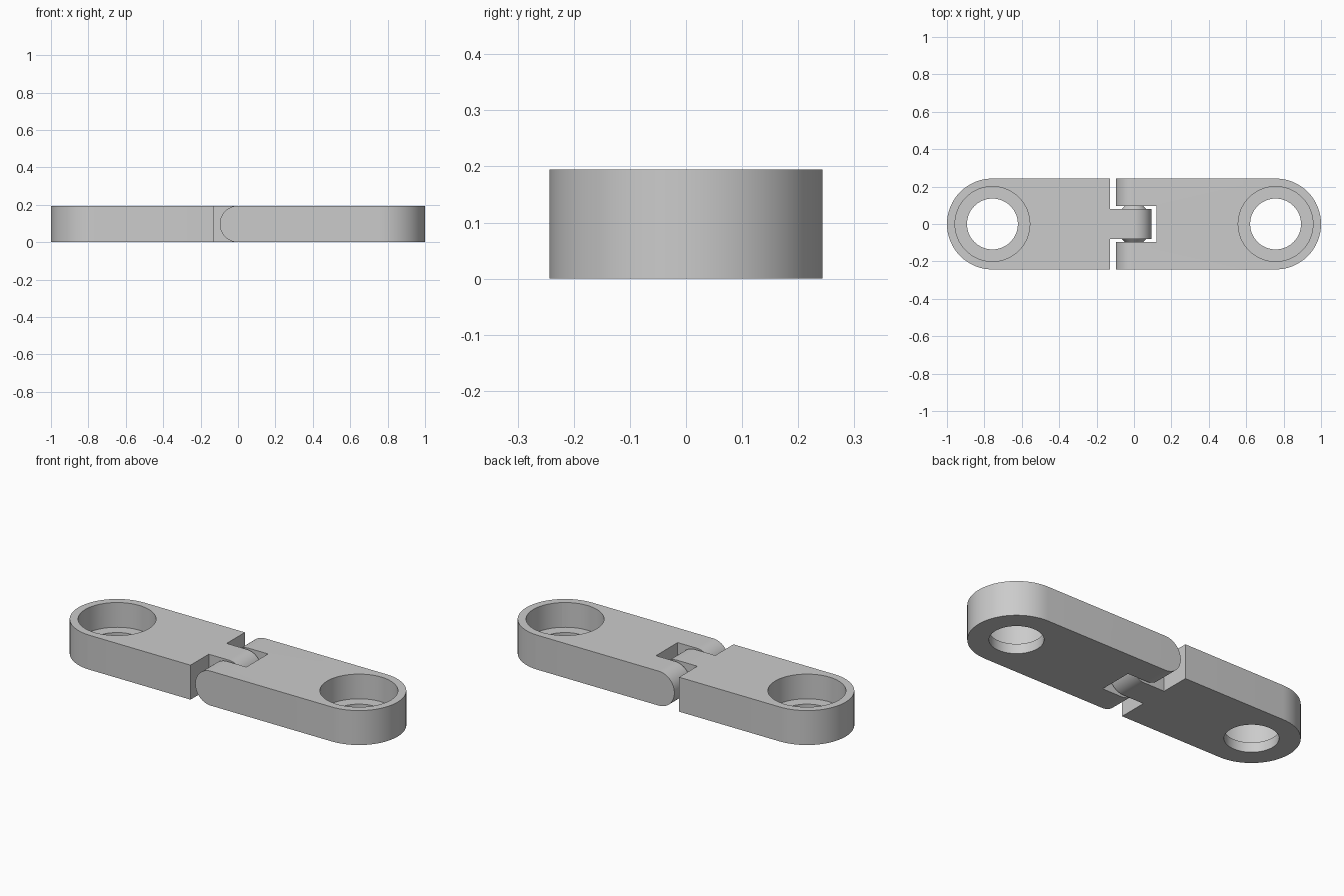
import bpy, bmesh, math
from mathutils import Matrix

if "Cube" in bpy.data.objects:
    bpy.data.objects.remove(bpy.data.objects["Cube"])

H, W, CX = 0.195, 0.243, 0.757      # thickness, half width, hole centre
R = H / 2                           # hinge barrel radius
AXIS_Y = Matrix.Rotation(-math.pi / 2, 4, 'X')


def new_obj(name, bm):
    bmesh.ops.recalc_face_normals(bm, faces=bm.faces[:])
    me = bpy.data.meshes.new(name)
    bm.to_mesh(me)
    bm.free()
    ob = bpy.data.objects.new(name, me)
    bpy.context.collection.objects.link(ob)
    return ob


def prism(name, pts, vec):
    bm = bmesh.new()
    f = bm.faces.new([bm.verts.new(p) for p in pts])
    ext = bmesh.ops.extrude_face_region(bm, geom=[f])
    bmesh.ops.translate(bm, vec=vec, verts=[g for g in ext['geom'] if isinstance(g, bmesh.types.BMVert)])
    return new_obj(name, bm)


def box(x0, x1, y0, y1):
    return prism("cutter", [(x0, y0, -.1), (x1, y0, -.1), (x1, y1, -.1), (x0, y1, -.1)], (0, 0, .5))


def cone(loc, r1, r2, depth, rot=Matrix.Identity(4), n=64):
    bm = bmesh.new()
    bmesh.ops.create_cone(bm, cap_ends=True, segments=n, radius1=r1, radius2=r2, depth=depth,
                          matrix=Matrix.Translation(loc) @ rot)
    return new_obj("cutter", bm)


def boolean(ob, other, op='DIFFERENCE'):
    m = ob.modifiers.new("bool", 'BOOLEAN')
    m.operation, m.solver, m.object = op, 'EXACT', other
    bpy.context.view_layer.objects.active = ob
    bpy.ops.object.modifier_apply(modifier=m.name)
    bpy.data.objects.remove(other, do_unlink=True)


def arc(n=32):
    return [(math.cos(a), math.sin(a)) for a in (-math.pi / 2 + math.pi * i / n for i in range(n + 1))]


def hinge_cone(s, y0, r0, y1, r1):
    # Cone along y, wide end toward the middle of the hinge
    a, b = (r0, r1) if s > 0 else (r1, r0)
    return cone((0, s * (y0 + y1) / 2, R), a, b, y1 - y0, AXIS_Y, 48)


def leaf(name, d, reach):
    # Rounded plan outline crossed with the side profile ending in a barrel; d = side of the round end
    plan = [(d * (CX + W * c), W * s, -.1) for c, s in arc()] + [(-d * .3, W, -.1), (-d * .3, -W, -.1)]
    ob = prism(name, plan, (0, 0, .5))
    side = [(-d * reach * c, -.4, R + R * s) for c, s in arc()] + [(d * 1.2, -.4, H), (d * 1.2, -.4, 0)]
    boolean(ob, prism("profile", side, (0, .8, 0)), 'INTERSECT')
    # Stepped screw hole
    boolean(ob, cone((d * CX, 0, .1), .136, .136, .5))
    boolean(ob, cone((d * CX, 0, .055 + .15), .2, .2, .3))
    return ob


# Left leaf with the central knuckle and its pivot cones
left = leaf("knuckle_leaf", -1, .0945)
for s in (-1, 1):
    y0, y1 = sorted((s * .08, s * .4))
    boolean(left, box(-.127, .5, y0, y1))
for s in (-1, 1):
    boolean(left, hinge_cone(s, .06, .085, .135, .01), 'UNION')

# Right leaf with the fork slot and the conical sockets
right = leaf("fork_leaf", 1, R)
boolean(right, box(-.5, .12, -.097, .097))
for s in (-1, 1):
    boolean(right, hinge_cone(s, .085, .082, .155, .012))

for ob in (left, right):
    bpy.ops.object.select_all(action='DESELECT')
    ob.select_set(True)
    bpy.context.view_layer.objects.active = ob
    bpy.ops.object.shade_smooth_by_angle(angle=math.radians(30))
